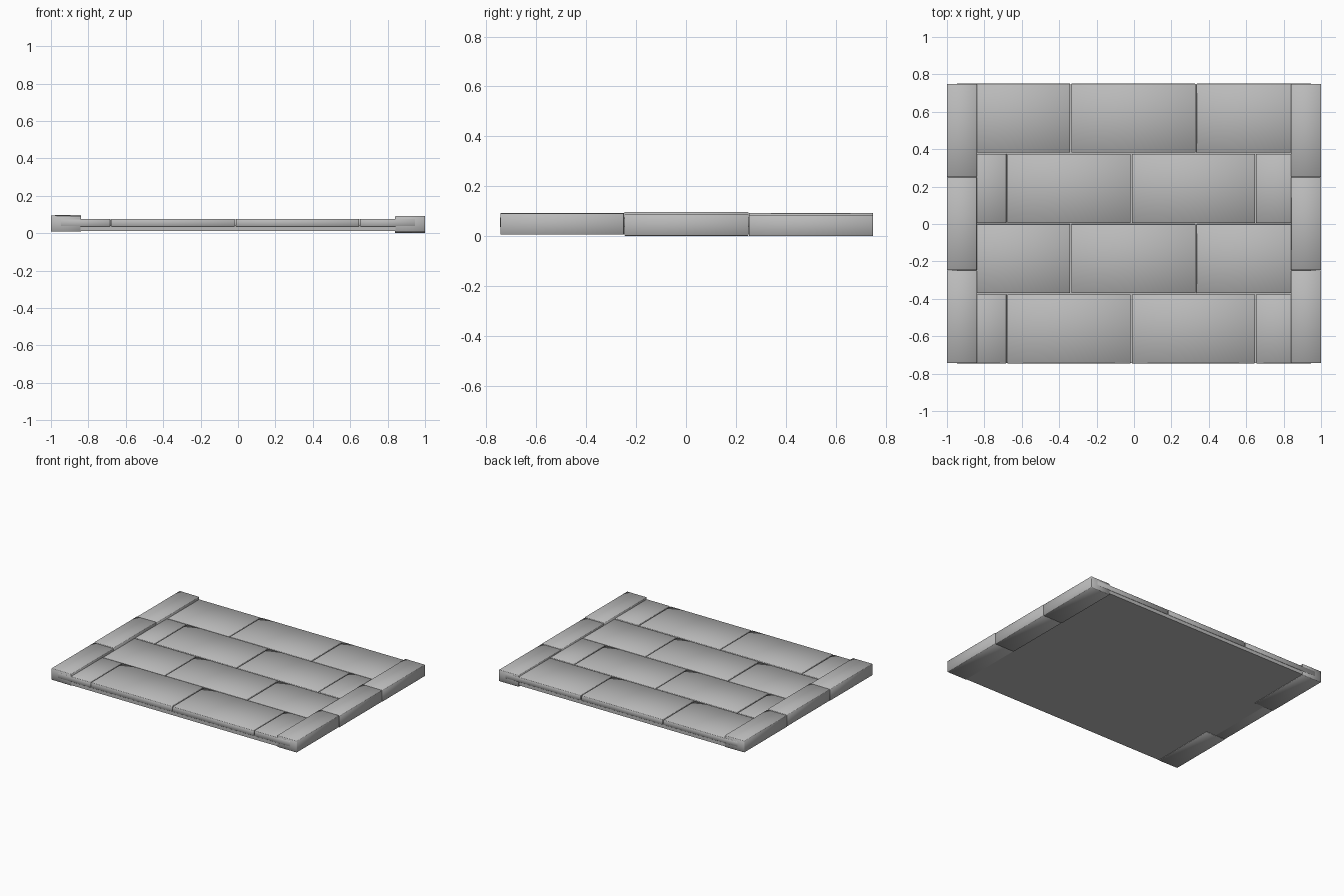
import bpy
import bmesh
from math import radians
from mathutils import Matrix

if "Cube" in bpy.data.objects:
    bpy.data.objects.remove(bpy.data.objects["Cube"], do_unlink=True)

stone = bpy.data.materials.new("grey_stone")
stone.use_nodes = True
GREY = (0.5, 0.5, 0.5, 1)
stone.diffuse_color = GREY
stone.node_tree.nodes["Principled BSDF"].inputs["Base Color"].default_value = GREY


def block(name, xs, ys, zs, tilt=0.0, bevel=0.002):
    """Box between the given limits, rolled by tilt degrees about the y axis."""
    size = [b - a for a, b in (xs, ys, zs)]
    centre = [(a + b) / 2 for a, b in (xs, ys, zs)]
    bm = bmesh.new()
    bmesh.ops.create_cube(bm, size=1)
    bmesh.ops.scale(bm, vec=size, verts=bm.verts)
    bmesh.ops.rotate(bm, verts=bm.verts, matrix=Matrix.Rotation(radians(tilt), 3, "Y"))
    mesh = bpy.data.meshes.new(name)
    bm.to_mesh(mesh)
    bm.free()
    obj = bpy.data.objects.new(name, mesh)
    obj.location = centre
    bpy.context.collection.objects.link(obj)
    mesh.materials.append(stone)
    # Softened stone edges
    if bevel:
        mod = obj.modifiers.new("worn_edges", "BEVEL")
        mod.width = bevel
        mod.segments = 1
        mesh.polygons.foreach_set("use_smooth", [True] * len(mesh.polygons))
    return obj


# Bedding layer below the paving
block("base_plate", (-0.97, 0.97), (-0.743, 0.747), (0.015, 0.045), bevel=0)

# Four rows of paving slabs in running bond
GAP = 0.003
END = 0.95
row_edges = [-0.745, -0.373, 0.002, 0.378, 0.75]
joints = [(-0.68, -0.015, 0.65), (-0.338, 0.332)]
tops = [0.079, 0.077, 0.078, 0.077]
for r in range(4):
    cuts = [-END, *joints[r % 2], END]
    y0 = row_edges[r] + (GAP if r else 0)
    y1 = row_edges[r + 1] - (GAP if r < 3 else 0)
    for i, (x0, x1) in enumerate(zip(cuts, cuts[1:])):
        block(f"paving_slab_{r + 1}_{i + 1}", (x0 + GAP, x1 - GAP), (y0, y1),
              (0.04, tops[r] + 0.001 * (i % 2)))

# Three raised kerb stones along each side
kerb_edges = [-0.745, -0.248, 0.251, 0.75]
kerb_bottoms = {"left": (0.010, 0.006, 0.004), "right": (0.012, 0.015, 0.012)}
kerb_tilts = {"left": (0.0, 0.3, 0.2), "right": (0.4, -0.5, 0.5)}
for side, sign in (("left", 1), ("right", -1)):
    xs = sorted((sign * 0.84, sign * 1.0))
    for i, z in enumerate(kerb_bottoms[side]):
        block(f"{side}_kerb_{i + 1}", xs,
              (kerb_edges[i] + 0.001, kerb_edges[i + 1] - 0.001),
              (z, z + 0.085), kerb_tilts[side][i])

# Rest the lowest point on the ground
bpy.context.view_layer.update()
parts = [o for o in bpy.context.collection.objects if o.type == "MESH"]
low = min((o.matrix_world @ v.co).z for o in parts for v in o.data.vertices)
for o in parts:
    o.location.z -= low
